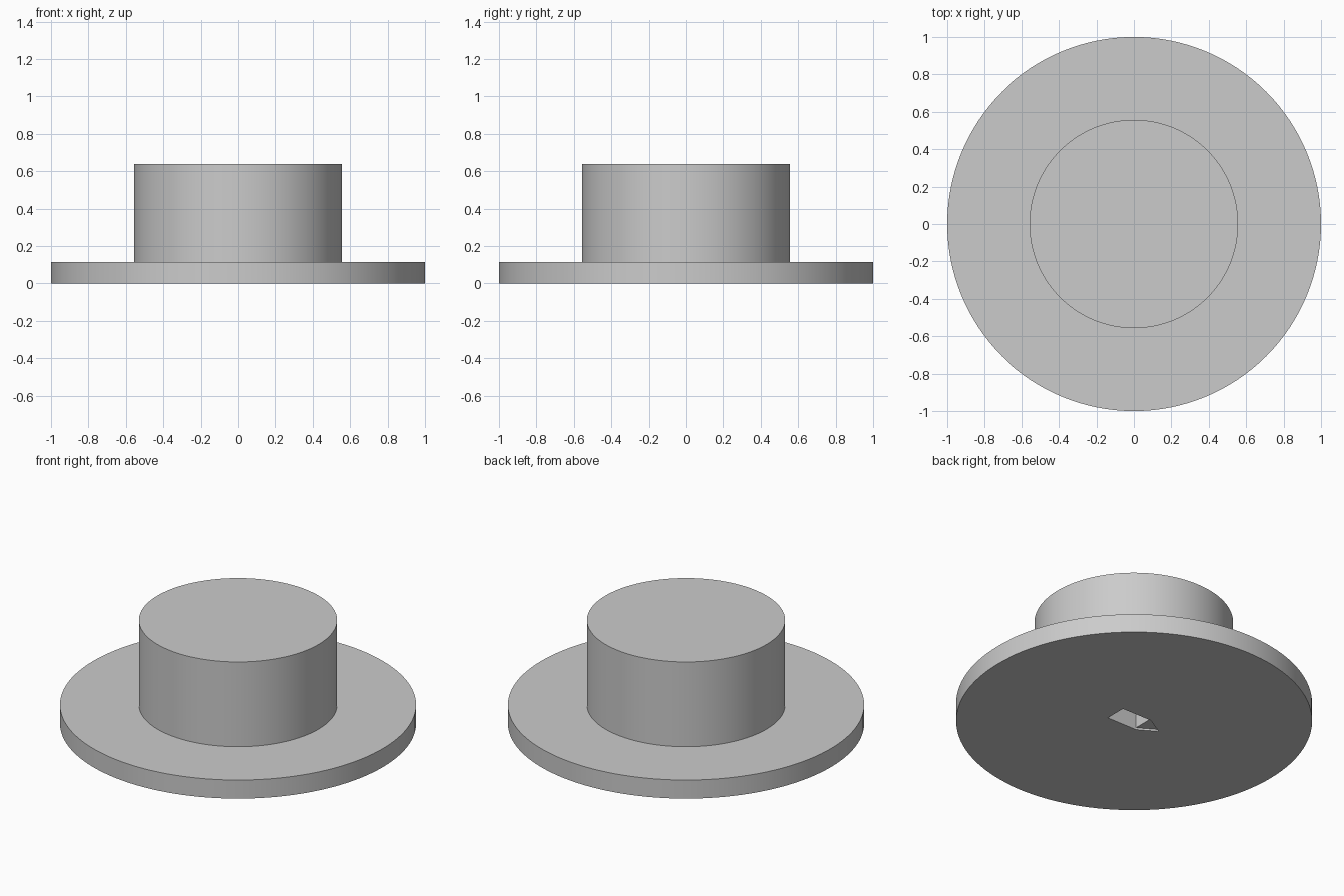
import bpy, bmesh, math

cube = bpy.data.objects.get("Cube")
if cube:
    bpy.data.objects.remove(cube, do_unlink=True)

grey = bpy.data.materials.new("plain grey")
grey.use_nodes = True
colour = (0.6, 0.6, 0.6, 1)
grey.diffuse_color = colour
grey.node_tree.nodes["Principled BSDF"].inputs["Base Color"].default_value = colour


def make_object(name, bm):
    bmesh.ops.recalc_face_normals(bm, faces=bm.faces)
    mesh = bpy.data.meshes.new(name)
    bm.to_mesh(mesh)
    bm.free()
    mesh.materials.append(grey)
    obj = bpy.data.objects.new(name, mesh)
    bpy.context.collection.objects.link(obj)
    return obj


def lathe(name, profile, sides):
    bm = bmesh.new()
    verts = [bm.verts.new((r, 0, z)) for r, z in profile]
    edges = [bm.edges.new(pair) for pair in zip(verts, verts[1:])]
    bmesh.ops.spin(bm, geom=verts + edges, cent=(0, 0, 0), axis=(0, 0, 1),
                   angle=math.tau, steps=sides)
    bmesh.ops.remove_doubles(bm, verts=bm.verts, dist=0.0001)
    # Close the flat bottom and top
    bmesh.ops.holes_fill(bm, edges=[e for e in bm.edges if e.is_boundary], sides=0)
    return make_object(name, bm)


def prism(name, outline, bottom, top):
    bm = bmesh.new()
    face = bm.faces.new([bm.verts.new((x, y, bottom)) for x, y in outline])
    up = bmesh.ops.extrude_face_region(bm, geom=[face])["geom"]
    bmesh.ops.translate(bm, vec=(0, 0, top - bottom),
                        verts=[v for v in up if isinstance(v, bmesh.types.BMVert)])
    obj = make_object(name, bm)
    obj.hide_render = True
    return obj


# Wide flange with the round crown on top, in one turned body
body = lathe("flanged_knob", [(1, 0), (1, 0.115), (0.557, 0.115), (0.557, 0.64)], 128)

# Rectangular socket and shallow pointer recess in the underside
cutters = [
    prism("socket_cutter",
          [(0.135, -0.066), (0.135, 0.066), (-0.07, 0.066), (-0.07, -0.066)], -0.1, 0.4),
    prism("pointer_cutter",
          [(-0.06, -0.066), (-0.06, 0.066), (-0.07, 0.066), (-0.18, 0), (-0.07, -0.066)],
          -0.1, 0.012),
]

bpy.ops.object.select_all(action="DESELECT")
body.select_set(True)
bpy.context.view_layer.objects.active = body
for cutter in cutters:
    cut = body.modifiers.new(cutter.name, "BOOLEAN")
    cut.operation = "DIFFERENCE"
    cut.solver = "EXACT"
    cut.object = cutter
    bpy.ops.object.modifier_apply(modifier=cut.name)
    bpy.data.objects.remove(cutter, do_unlink=True)

bpy.ops.object.shade_smooth_by_angle(angle=math.radians(30))
